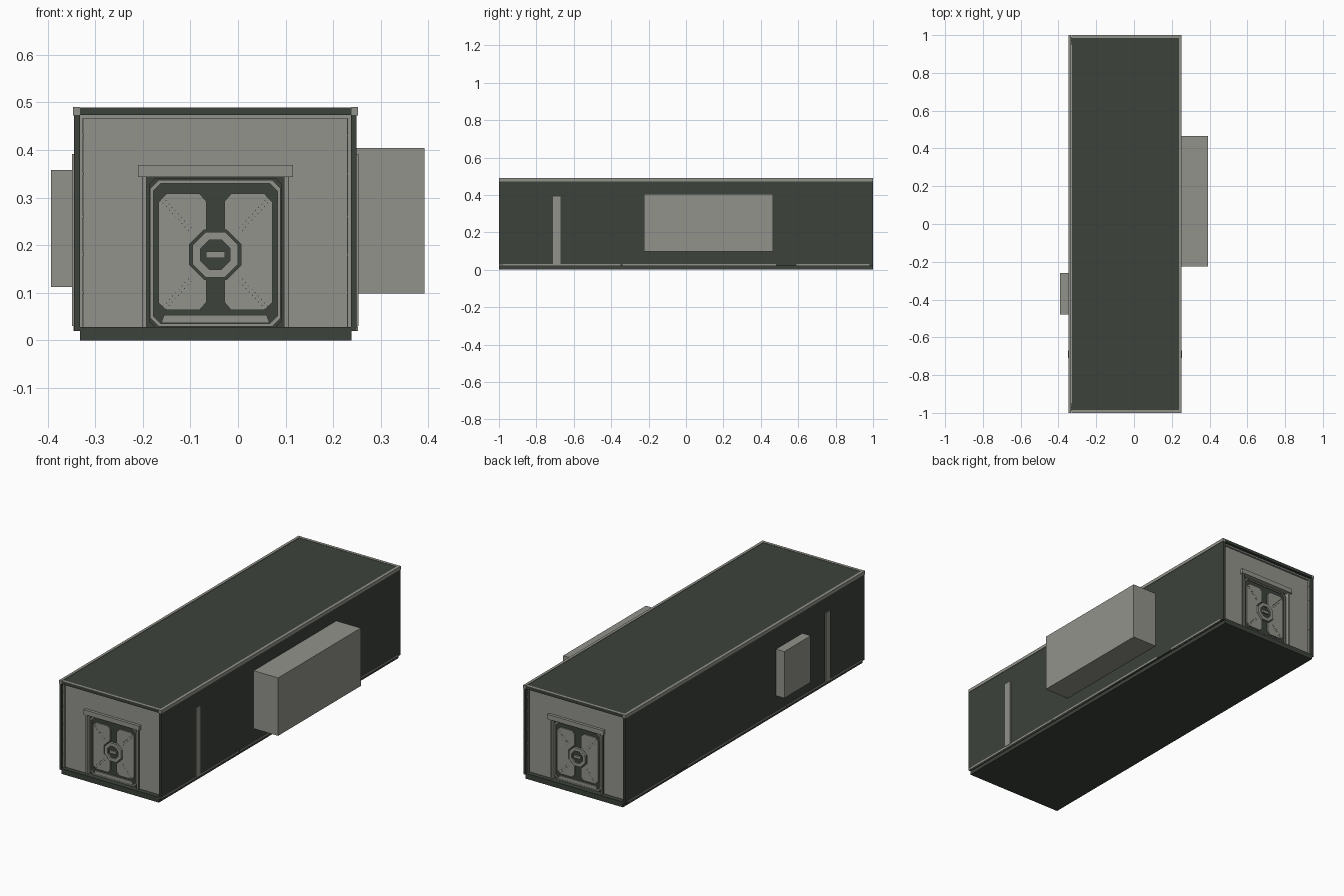
import bpy, bmesh, math

if "Cube" in bpy.data.objects:
    bpy.data.objects.remove(bpy.data.objects["Cube"])

def material(name, rgb):
    m = bpy.data.materials.new(name)
    m.diffuse_color = (*rgb, 1)
    m.use_nodes = True
    m.node_tree.nodes["Principled BSDF"].inputs["Base Color"].default_value = m.diffuse_color
    return m

DARK = material("dark green grey", (0.045, 0.055, 0.043))
GREY = material("warm light grey", (0.29, 0.29, 0.26))
CX = -0.0475  # centre line of the cabin

def finish(name, bm, mat):
    bmesh.ops.recalc_face_normals(bm, faces=bm.faces)
    me = bpy.data.meshes.new(name)
    bm.to_mesh(me)
    bm.free()
    me.materials.append(mat)
    ob = bpy.data.objects.new(name, me)
    bpy.context.collection.objects.link(ob)
    return ob

def box(name, x, y, z, mat):
    bm = bmesh.new()
    bmesh.ops.create_cube(bm, size=1)
    for v in bm.verts:
        v.co = [a + (c + 0.5) * (b - a) for c, (a, b) in zip(v.co, (x, y, z))]
    return finish(name, bm, mat)

def plate(name, pts, y0, y1, mat):
    """Outline in x,z extruded along y."""
    bm = bmesh.new()
    a = [bm.verts.new((x, y0, z)) for x, z in pts]
    b = [bm.verts.new((x, y1, z)) for x, z in pts]
    bm.faces.new(a)
    bm.faces.new(b)
    for i in range(len(pts)):
        j = (i + 1) % len(pts)
        bm.faces.new((a[i], a[j], b[j], b[i]))
    return finish(name, bm, mat)

def ring(name, outer, inner, y0, y1, mat):
    """Frame between two outlines with the same number of points."""
    bm = bmesh.new()
    loops = [[bm.verts.new((x, y, z)) for x, z in pts]
             for pts, y in ((outer, y0), (outer, y1), (inner, y1), (inner, y0))]
    n = len(outer)
    for k in range(4):
        p, q = loops[k], loops[(k + 1) % 4]
        for i in range(n):
            j = (i + 1) % n
            bm.faces.new((p[i], p[j], q[j], q[i]))
    return finish(name, bm, mat)

def chamfered(x0, x1, z0, z1, c):
    return [(x0 + c, z0), (x1 - c, z0), (x1, z0 + c), (x1, z1 - c),
            (x1 - c, z1), (x0 + c, z1), (x0, z1 - c), (x0, z0 + c)]

def octagon(x, z, r):
    return [(x + r * math.cos(math.pi * (i + 0.5) / 4) / math.cos(math.pi / 8),
             z + r * math.sin(math.pi * (i + 0.5) / 4) / math.cos(math.pi / 8)) for i in range(8)]

# Shell: floor, roof, side walls and long edge rails
L = (-1, 1)
box("floor", (-0.332, 0.238), L, (0, 0.028), DARK)
box("roof", (-0.332, 0.238), L, (0.474, 0.488), DARK)
for side, s in (("left", -1), ("right", 1)):
    def sx(a, b):
        return tuple(sorted((CX + s * a, CX + s * b)))
    box(side + "_wall", sx(0.285, 0.297), L, (0.02, 0.474), DARK)
    box(side + "_top_rail", sx(0.285, 0.2995), L, (0.473, 0.49), GREY)
    for a, b in ((-0.98, -0.35), (-0.34, 0.48), (0.59, 0.98)):
        box(side + "_bottom_rail", sx(0.29, 0.2985), (a, b), (0.02, 0.03), GREY)
    box(side + "_wall_strip", sx(0.29, 0.301), (-0.71, -0.67), (0.03, 0.392), GREY)
box("right_front_corner_block", (0.228, 0.252), (-1, -0.985), (0.02, 0.028), GREY)

# Equipment boxes on the sides
box("right_equipment_box", (0.245, 0.392), (-0.225, 0.465), (0.098, 0.404), GREY)
box("left_equipment_box", (-0.393, -0.34), (-0.48, -0.26), (0.112, 0.358), GREY)

# Both end walls with their doors
for end, s in (("front", -1), ("back", 1)):
    def Y(d):
        return s * d
    def name(n):
        return end + "_" + n
    # Wall with a doorway
    plate(name("end_wall"),
          [(-0.333, 0.028), (-0.2, 0.028), (-0.2, 0.345), (0.105, 0.345),
           (0.105, 0.028), (0.238, 0.028), (0.238, 0.474), (-0.333, 0.474)],
          Y(0.95), Y(0.975), GREY)
    # Edge frame around the wall
    box(name("top_trim"), (-0.332, 0.237), sorted((Y(0.97), Y(0.985))), (0.466, 0.474), GREY)
    box(name("top_lip"), (-0.332, 0.237), sorted((Y(0.985), Y(1))), (0.4865, 0.4895), GREY)
    for k in (-1, 1):
        x = CX + k * 0.2815
        box(name("side_trim"), (x - 0.0035, x + 0.0035), sorted((Y(0.97), Y(0.985))),
            (0.028, 0.466), GREY)
        box(name("trim_groove"), (x - k * 0.0042 - 0.0006, x - k * 0.0042 + 0.0006),
            sorted((Y(0.97), Y(0.976))), (0.028, 0.466), DARK)
        for z in (0.1, 0.18, 0.26, 0.35, 0.43):
            box(name("trim_clip"), (x - 0.005, x + 0.005), sorted((Y(0.98), Y(0.988))),
                (z - 0.002, z + 0.002), GREY)
        # Door jambs
        x = CX + k * 0.149
        box(name("door_jamb"), (x - 0.0045, x + 0.0045), sorted((Y(0.95), Y(0.985))),
            (0.028, 0.345), GREY)
        box(name("door_jamb_line"), (x + k * 0.0045 - 0.001, x + k * 0.0045 + 0.001),
            sorted((Y(0.95), Y(0.984))), (0.028, 0.345), DARK)
    box(name("door_lintel"), (-0.21, 0.116), sorted((Y(0.965), Y(0.99))), (0.343, 0.368), GREY)

    # Door leaf
    box(name("door_recess"), (-0.2, 0.105), sorted((Y(0.945), Y(0.955))), (0.028, 0.345), DARK)
    plate(name("door_leaf"), chamfered(CX - 0.139, CX + 0.139, 0.028, 0.341, 0.012),
          Y(0.953), Y(0.966), DARK)
    ring(name("door_edge_ring"), chamfered(CX - 0.137, CX + 0.137, 0.029, 0.337, 0.018),
         chamfered(CX - 0.13, CX + 0.13, 0.035, 0.33, 0.016), Y(0.96), Y(0.972), GREY)
    plate(name("door_kick_bar"),
          [(CX - 0.114, 0.036), (CX + 0.114, 0.036), (CX + 0.108, 0.053), (CX - 0.108, 0.053)],
          Y(0.96), Y(0.972), GREY)

    # Paired raised panels, notched around the hub
    half = [(0.033, 0.064), (0.104, 0.064), (0.12, 0.08), (0.12, 0.29), (0.102, 0.309),
            (0.034, 0.309), (0.019, 0.292), (0.019, 0.232), (0.024, 0.232), (0.054, 0.202),
            (0.054, 0.158), (0.024, 0.128), (0.019, 0.128), (0.019, 0.08)]
    for k in (-1, 1):
        plate(name("door_panel"), [(CX + k * x, z) for x, z in half], Y(0.96), Y(0.972), GREY)
        # Diagonal rivet rows
        for v in (-1, 1):
            for i in range(9):
                for off in (-0.004, 0.004):
                    t = i / 8
                    x = CX + k * (0.054 + 0.053 * t + off * 0.7)
                    z = 0.18 + v * (0.054 + 0.057 * t - off * 0.7)
                    box(name("door_rivet"), (x - 0.001, x + 0.001),
                        sorted((Y(0.97), Y(0.973))), (z - 0.001, z + 0.001), DARK)

    # Octagonal hub with a plain handle bar
    ring(name("door_hub_ring"), octagon(CX, 0.18, 0.048), octagon(CX, 0.18, 0.031),
         Y(0.96), Y(0.978), GREY)
    plate(name("door_hub_core"), octagon(CX, 0.18, 0.031), Y(0.96), Y(0.97), DARK)
    box(name("door_handle"), (CX - 0.02, CX + 0.02), sorted((Y(0.968), Y(0.978))),
        (0.173, 0.187), GREY)
